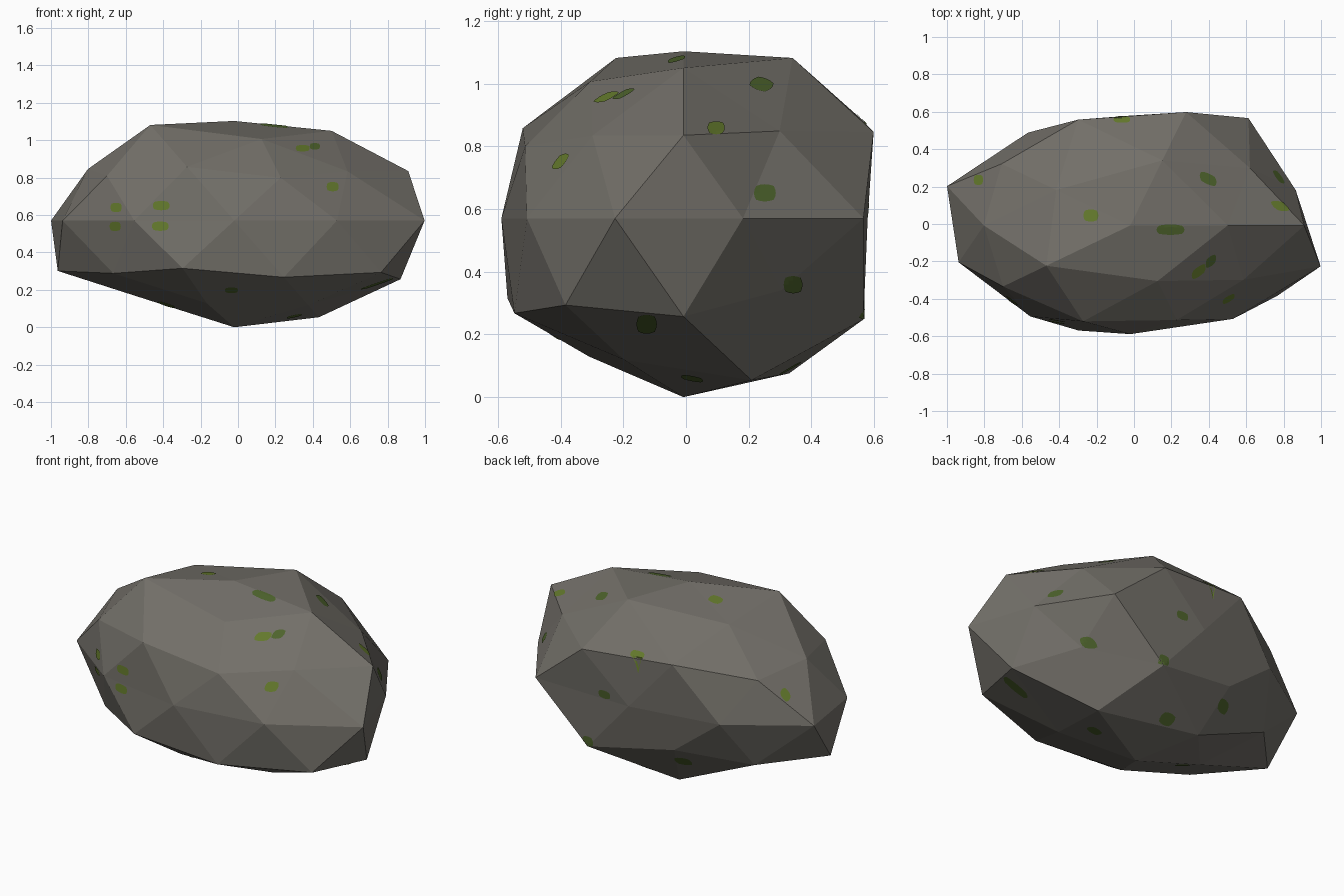
import bpy, bmesh, math
from mathutils import Vector
from mathutils.bvhtree import BVHTree

if "Cube" in bpy.data.objects:
    bpy.data.objects.remove(bpy.data.objects["Cube"])


def material(name, rgb):
    m = bpy.data.materials.new(name)
    m.diffuse_color = (*rgb, 1)
    m.use_nodes = True
    m.node_tree.nodes["Principled BSDF"].inputs["Base Color"].default_value = m.diffuse_color
    return m


stone = material("grey stone", (0.17, 0.16, 0.14))
moss_light = material("light moss", (0.125, 0.19, 0.025))
moss_dark = material("dark moss", (0.075, 0.125, 0.025))


def make_object(name, bm, mat):
    me = bpy.data.meshes.new(name)
    bm.to_mesh(me)
    me.materials.append(mat)
    ob = bpy.data.objects.new(name, me)
    bpy.context.collection.objects.link(ob)
    return ob


# Boulder: a low-poly icosphere, stretched and roughened ring by ring
CENTRE = Vector((-0.02, -0.008, 0.572))
SIZE = Vector((1.0, 0.66, 0.57))
RADII = {
    1.0: [0.935],
    0.9: [0.99, 1.055, 0.93, 1.055, 0.90],
    0.5: [0.93, 1.06, 0.92, 0.96, 0.88],
    0.4: [1.04, 1.08, 0.95, 0.94, 0.90],
    0.0: [0.93, 1.075, 0.89, 0.93, 1.03, 0.965, 0.91, 0.88, 0.935, 1.07],
    -0.4: [0.90, 0.90, 1.055, 1.0, 1.085],
    -0.5: [1.045, 1.075, 0.95, 0.94, 1.01],
    -0.9: [1.065, 1.02, 0.875, 0.91, 0.93],
    -1.0: [1.0],
}
rock = bmesh.new()
bmesh.ops.create_icosphere(rock, subdivisions=2, radius=1)
for v in rock.verts:
    ring = RADII[round(v.co.z, 1)]
    angle = (math.degrees(math.atan2(v.co.y, v.co.x)) + 361) % 360
    f = ring[int(angle // (360 / len(ring)))]
    v.co = Vector([c * s * f for c, s in zip(v.co, SIZE)]) + CENTRE
base = min(v.co.z for v in rock.verts)
bmesh.ops.translate(rock, verts=rock.verts, vec=(0, 0, -base))
bmesh.ops.recalc_face_normals(rock, faces=rock.faces)
tree = BVHTree.FromBMesh(rock)
make_object("boulder", rock, stone)

# Moss patches: thin plates laid on the rock from one side
# each side: ray direction, first axis, second axis
SIDES = {
    "front": ((0, 1, 0), (1, 0, 0), (0, 0, 1)),
    "back": ((0, -1, 0), (-1, 0, 0), (0, 0, 1)),
    "right": ((-1, 0, 0), (0, 1, 0), (0, 0, 1)),
    "top": ((0, 0, -1), (1, 0, 0), (0, 1, 0)),
    "bottom": ((0, 0, 1), (-1, 0, 0), (0, 1, 0)),
}


def add_patch(bm, side, a, b, w=0.07, h=0.05, tilt=0.0, n=5):
    d, ua, ub = (Vector(k) for k in SIDES[side])
    a *= ua.x + ua.y  # keep world coordinates on flipped axes
    grid = []
    for i in range(n):
        for j in range(n):
            s, t = 2 * i / (n - 1) - 1, 2 * j / (n - 1) - 1
            p = s * (1 - 0.2 * t * t) * w / 2
            q = t * (1 - 0.2 * s * s) * h / 2 + tilt * p
            hit, nor, _, _ = tree.ray_cast(ua * (a + p) + ub * (b + q) - d * 5, d)
            if hit is None:
                grid.append(None)
            else:
                grid.append(bm.verts.new(hit + nor * 0.003))
    for i in range(n - 1):
        for j in range(n - 1):
            quad = [grid[i * n + j], grid[(i + 1) * n + j],
                    grid[(i + 1) * n + j + 1], grid[i * n + j + 1]]
            if all(quad):
                bm.faces.new(quad)


LIGHT = [
    ("front", -0.65, 0.64, 0.06), ("front", -0.655, 0.54, 0.06),
    ("front", -0.41, 0.65, 0.09), ("front", -0.415, 0.54, 0.09),
    ("front", 0.345, 0.955, 0.075, 0.035), ("front", 0.505, 0.75, 0.065),
    ("top", -0.23, 0.045, 0.08, 0.065), ("top", -0.83, 0.235, 0.05, 0.055),
    ("top", -0.065, 0.557, 0.09, 0.035), ("right", 0.095, 0.857, 0.055, 0.04),
]
DARK = [
    ("front", 0.41, 0.965, 0.055, 0.035), ("top", 0.195, -0.03, 0.15, 0.055),
    ("top", 0.395, 0.24, 0.09, 0.06, -0.4), ("right", 0.25, 0.65, 0.07, 0.055),
    ("right", 0.34, 0.36, 0.06, 0.055), ("right", -0.125, 0.235, 0.065, 0.06),
    ("back", 0.14, 0.6, 0.08, 0.05), ("back", 0.26, 0.28, 0.07, 0.06),
    ("back", -0.28, 0.25, 0.09, 0.06), ("bottom", 0.3, 0.02, 0.08, 0.07),
    ("bottom", 0.04, 0.33, 0.09, 0.07), ("bottom", -0.38, -0.04, 0.09, 0.06),
    ("front", -0.035, 0.2, 0.07, 0.03),
]
for name, mat, spots in (("light_moss_patches", moss_light, LIGHT),
                         ("dark_moss_patches", moss_dark, DARK)):
    bm = bmesh.new()
    for spot in spots:
        add_patch(bm, *spot)
    # turn each plate outward from the rock centre
    for face in bm.faces:
        face.normal_update()
        if face.normal.dot(face.calc_center_median() - CENTRE) < 0:
            face.normal_flip()
    make_object(name, bm, mat)
